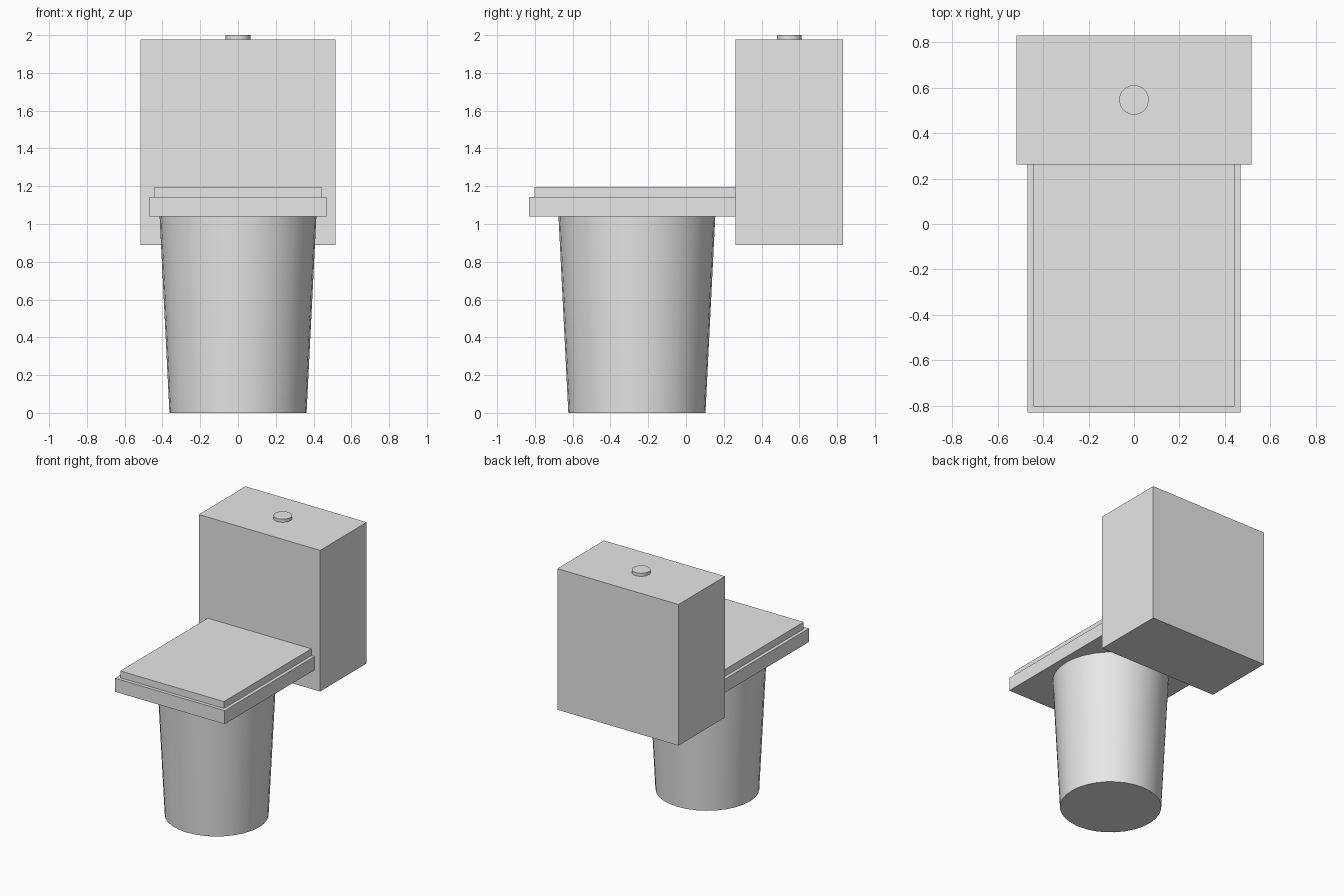
import bpy
import math

default = bpy.data.objects.get("Cube")
if default:
    bpy.data.objects.remove(default, do_unlink=True)

# Single ceramic colour
ceramic = bpy.data.materials.new("light_grey_ceramic")
ceramic.use_nodes = True
colour = (0.8, 0.8, 0.8, 1.0)
ceramic.diffuse_color = colour
ceramic.node_tree.nodes["Principled BSDF"].inputs["Base Color"].default_value = colour


def box(name, half_width, y, z):
    """Box centred on x, spanning the given y and z ranges."""
    bpy.ops.mesh.primitive_cube_add(
        size=1, location=(0, sum(y) / 2, sum(z) / 2))
    ob = bpy.context.object
    ob.name = name
    ob.scale = (2 * half_width, y[1] - y[0], z[1] - z[0])
    bpy.ops.object.transform_apply(location=False, rotation=False, scale=True)
    ob.data.materials.append(ceramic)
    return ob


def tapered(name, y, z, bottom, top):
    """Smooth round part with separate bottom and top radii."""
    bpy.ops.mesh.primitive_cone_add(
        vertices=32, radius1=bottom, radius2=top, depth=z[1] - z[0],
        location=(0, y, sum(z) / 2))
    ob = bpy.context.object
    ob.name = name
    ob.data.materials.append(ceramic)
    bpy.ops.object.shade_smooth_by_angle(angle=math.radians(30))
    return ob


# Bowl pedestal
tapered("bowl", -0.26, (0, 1.04), 0.363, 0.415)

# Seat and closed lid, both running slightly into the tank
box("seat", 0.468, (-0.83, 0.31), (1.04, 1.144))
box("lid", 0.442, (-0.803, 0.283), (1.144, 1.197))

# Tank and flush button
box("tank", 0.517, (0.262, 0.83), (0.888, 1.976))
tapered("flush_button", 0.546, (1.96, 2.0), 0.065, 0.065)
